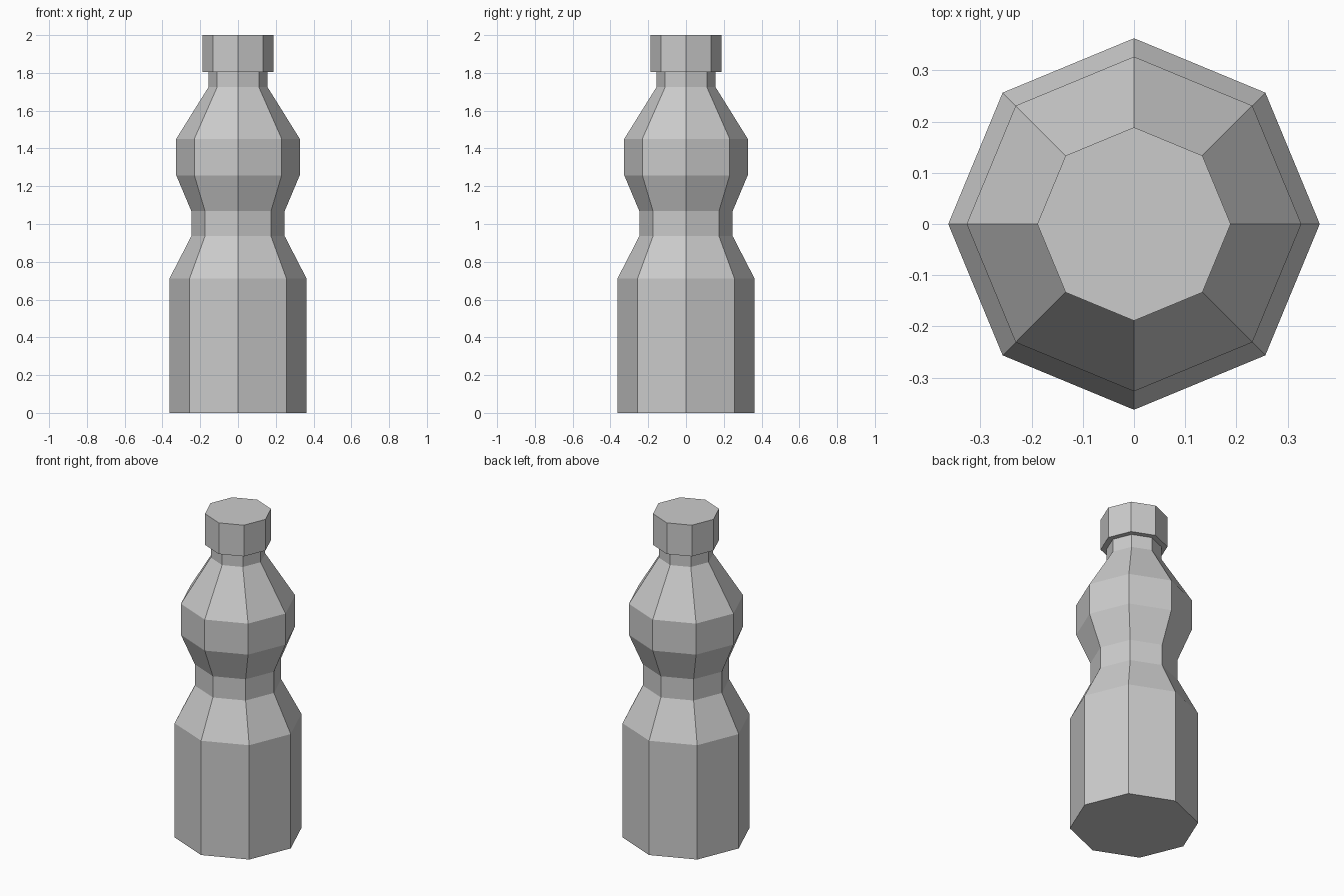
import bpy, bmesh
from math import cos, sin, pi

if "Cube" in bpy.data.objects:
    bpy.data.objects.remove(bpy.data.objects["Cube"])

SIDES = 8


def lathe(name, profile, cap_bottom=False, cap_top=False):
    """Revolve (radius, z) points into a faceted shell."""
    bm = bmesh.new()
    rings = [[bm.verts.new((r * cos(2 * pi * i / SIDES), r * sin(2 * pi * i / SIDES), z))
              for i in range(SIDES)] for r, z in profile]
    for low, high in zip(rings, rings[1:]):
        for i in range(SIDES):
            j = (i + 1) % SIDES
            bm.faces.new((low[i], low[j], high[j], high[i]))
    if cap_bottom:
        bm.faces.new(rings[0][::-1])
    if cap_top:
        bm.faces.new(rings[-1])
    mesh = bpy.data.meshes.new(name)
    bm.to_mesh(mesh)
    bm.free()
    obj = bpy.data.objects.new(name, mesh)
    bpy.context.collection.objects.link(obj)
    return obj


# Bottle body: base, waist, upper bulge, shoulder and neck
lathe("bottle_body", [(0.363, 0), (0.363, 0.711), (0.247, 0.936), (0.247, 1.068),
                      (0.327, 1.258), (0.327, 1.451), (0.156, 1.725), (0.156, 1.806)],
      cap_bottom=True)

# Screw cap with an overhanging rim around the neck
lathe("bottle_cap", [(0.156, 1.806), (0.189, 1.806), (0.189, 2.0)], cap_top=True)
